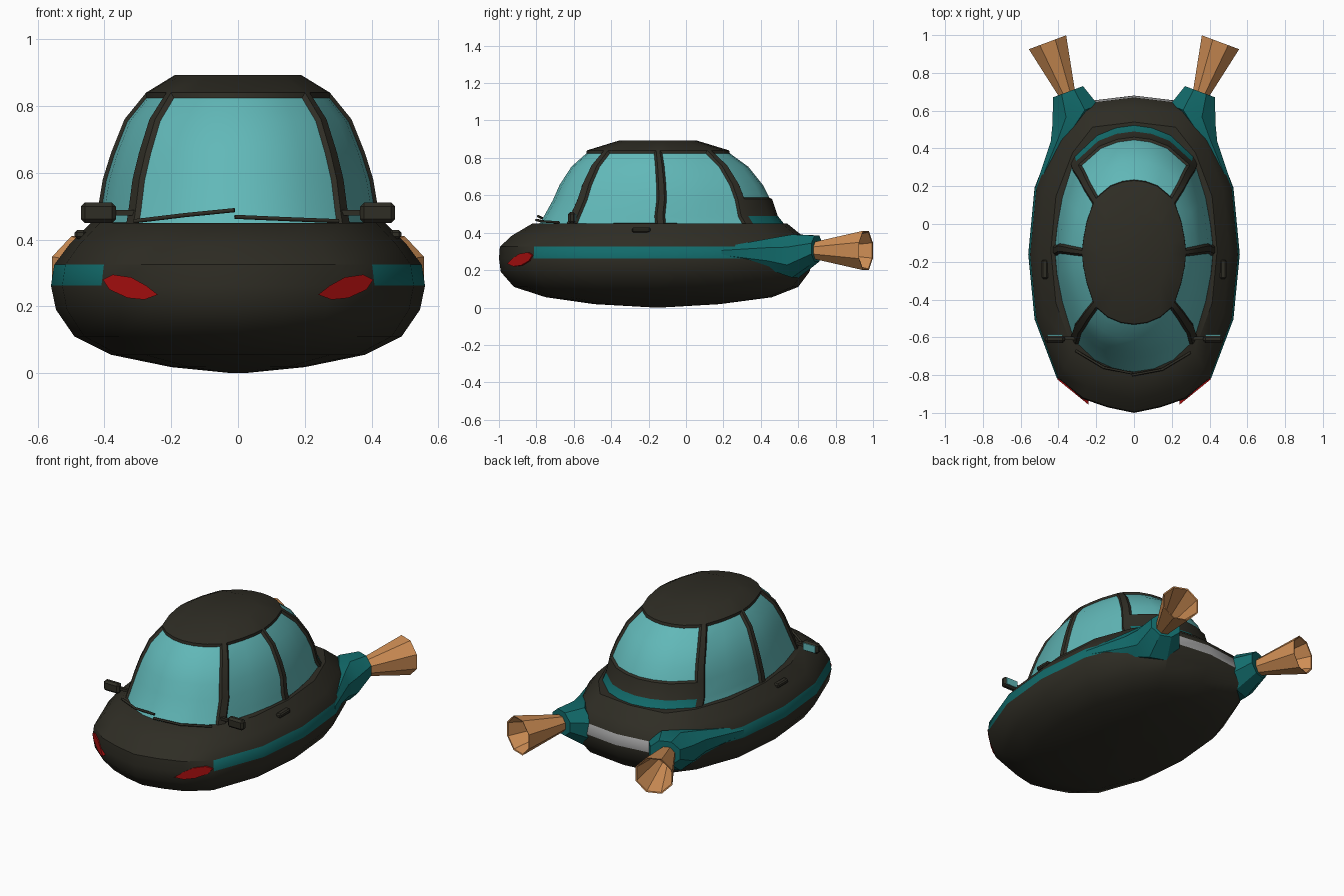
import bpy, bmesh, math
from mathutils import Vector

if "Cube" in bpy.data.objects:
    bpy.data.objects.remove(bpy.data.objects["Cube"])


def material(name, r, g, b):
    m = bpy.data.materials.new(name)
    m.use_nodes = True
    m.diffuse_color = (r, g, b, 1)
    node = next(n for n in m.node_tree.nodes if n.type == "BSDF_PRINCIPLED")
    node.inputs["Base Color"].default_value = (r, g, b, 1)
    node.inputs["Roughness"].default_value = 0.6
    return m


DARK = material("dark olive", 0.028, 0.026, 0.018)
TEAL = material("teal", 0.006, 0.15, 0.15)
GLASS = material("pale glass", 0.12, 0.48, 0.48)
COPPER = material("copper", 0.62, 0.27, 0.09)
RED = material("lamp red", 0.42, 0.005, 0.005)
SILVER = material("silver", 0.36, 0.36, 0.36)


def finish(name, bm, mats, mirror=False, angle=35):
    """Turn a bmesh into a shaded object, optionally mirrored across x."""
    mesh = bpy.data.meshes.new(name)
    bm.to_mesh(mesh)
    bm.free()
    ob = bpy.data.objects.new(name, mesh)
    bpy.context.collection.objects.link(ob)
    for m in mats:
        mesh.materials.append(m)
    bpy.ops.object.select_all(action="DESELECT")
    ob.select_set(True)
    bpy.context.view_layer.objects.active = ob
    bpy.ops.object.shade_smooth_by_angle(angle=math.radians(angle))
    if mirror:
        ob.modifiers.new("Mirror", "MIRROR").use_clip = False
    return ob


def skin(bm, loops):
    """Bridge equal loops of points, cap the ends, return faces by row and column."""
    rings = [[bm.verts.new(p) for p in loop] for loop in loops]
    n = len(rings[0])
    grid = {}
    for r in range(len(rings) - 1):
        low, high = rings[r], rings[r + 1]
        for c in range(n):
            d = (c + 1) % n
            grid[r, c] = bm.faces.new((low[c], low[d], high[d], high[c]))
    bm.faces.new(rings[0][::-1])
    bm.faces.new(rings[-1])
    bmesh.ops.recalc_face_normals(bm, faces=bm.faces)
    return grid


def plan_loops(half, levels):
    """Scale a symmetric plan outline to each level (z, half width, front, back)."""
    plan = half + [(-x, y) for x, y in half[-2:0:-1]]
    return [[(x * a, (f + b) / 2 + y * (b - f) / 2, z) for x, y in plan]
            for z, a, f, b in levels]


# Hull with side stripe and silver rear strip
hull_plan = [(0, -1), (.25, -.965), (.49, -.91), (.73, -.78), (.94, -.41), (1, 0),
             (.94, .42), (.74, .76), (.5, .96), (0, 1)]
hull_levels = [(0, .02, -.17, -.13), (.018, .2, -.49, .18), (.055, .38, -.75, .46),
               (.11, .49, -.92, .60), (.19, .545, -.99, .66), (.262, .56, -1, .68),
               (.325, .55, -.995, .67), (.385, .505, -.93, .62), (.45, .44, -.82, .54)]
bm = bmesh.new()
grid = skin(bm, plan_loops(hull_plan, hull_levels))
last = 2 * (len(hull_plan) - 1) - 1
for (row, col), face in grid.items():
    side = min(col, last - col)
    if row == 5 and side >= 3:
        face.material_index = 2 if side == 8 else 1
finish("hull", bm, [DARK, TEAL, SILVER])

# Cabin with recessed windows and rear teal band
cabin_plan = [(0, -1), (.25, -.975), (.5, -.9), (.73, -.76), (.78, -.7), (.91, -.42),
              (.975, -.2), (1, -.025), (1, .025), (.97, .2), (.91, .42), (.78, .69),
              (.73, .75), (.45, .92), (.22, .98), (0, 1)]
cabin_levels = [(.44, .43, -.80, .53), (.49, .42, -.77, .49), (.58, .405, -.72, .46),
                (.66, .38, -.685, .42), (.76, .34, -.62, .34), (.84, .275, -.53, .23),
                (.892, .19, -.36, .06)]
bm = bmesh.new()
grid = skin(bm, plan_loops(cabin_plan, cabin_levels))
last = 2 * (len(cabin_plan) - 1) - 1
panes = {}
for (row, col), face in grid.items():
    side = min(col, last - col)
    if side >= 12 and row == 0:
        face.material_index = 1
    if row > 4 or side in (3, 7, 11) or (side >= 12 and row < 2):
        continue
    if side < 3:
        key = "front"
    elif side >= 12:
        key = "rear"
    else:
        key = (side < 7, col == side)
    panes.setdefault(key, []).append(face)
for faces in panes.values():
    bmesh.ops.inset_region(bm, faces=faces, thickness=.013, depth=-.01,
                           use_even_offset=True)
    for face in faces:
        face.material_index = 2
finish("cabin", bm, [DARK, TEAL, GLASS])


# Engine pods and flared nozzles
def tube_loops(sections, sides=8):
    """Oval sections (x, y, z, half width, half height) facing the exhaust axis."""
    across = Vector((.94, -.35, 0))
    loops = []
    for x, y, z, w, h in sections:
        loop = []
        for i in range(sides):
            t = math.tau * (i + .5) / sides
            grow = 1 / math.cos(math.pi / sides)
            loop.append(Vector((x, y, z)) + across * w * grow * math.cos(t)
                        + Vector((0, 0, h * grow * math.sin(t))))
        loops.append(loop)
    return loops


for name, mat, sections in (
    ("engine_pods", TEAL, [(.495, .2, .293, .03, .03), (.375, .46, .285, .07, .085),
                           (.31, .585, .275, .128, .115), (.35, .70, .315, .085, .07)]),
    ("exhaust_nozzles", COPPER, [(.355, .69, .305, .045, .045), (.458, .962, .305, .105, .105),
                                 (.457, .96, .305, .098, .098), (.37, .73, .305, .035, .035)]),
):
    bm = bmesh.new()
    skin(bm, tube_loops(sections))
    finish(name, bm, [mat], mirror=True, angle=30)

# Red lamps: thin plates lying on the front corner facets
outline = [(.24, .235), (.28, .22), (.33, .225), (.385, .25), (.405, .28),
           (.375, .295), (.32, .287), (.275, .262)]
bm = bmesh.new()
skin(bm, [[(x, -.92 + (x - .27) * .81 + dy, z) for x, z in outline] for dy in (.02, -.013)])
finish("front_lamps", bm, [RED], mirror=True)


# Door mirrors and handles
def box(name, centre, size, mat, bevel=0):
    bm = bmesh.new()
    bmesh.ops.create_cube(bm, size=1)
    bmesh.ops.scale(bm, vec=size, verts=bm.verts)
    bmesh.ops.translate(bm, vec=centre, verts=bm.verts)
    if bevel:
        bmesh.ops.bevel(bm, geom=bm.edges[:], offset=bevel, segments=1, affect="EDGES")
    return finish(name, bm, [mat], mirror=True)


box("mirror_housings", (.418, -.61, .48), (.105, .04, .062), DARK, .012)
box("mirror_glass", (.418, -.589, .48), (.08, .006, .042), GLASS)
box("mirror_arms", (.345, -.605, .48), (.07, .018, .016), DARK)
box("door_handles", (.472, -.24, .415), (.034, .1, .026), DARK, .007)


# Windscreen wipers
def wiper(name, points):
    curve = bpy.data.curves.new(name, "CURVE")
    curve.dimensions = "3D"
    curve.bevel_depth = .007
    curve.bevel_resolution = 1
    curve.use_fill_caps = True
    spline = curve.splines.new("POLY")
    spline.points.add(len(points) - 1)
    for point, co in zip(spline.points, points):
        point.co = (*co, 1)
    curve.materials.append(DARK)
    bpy.context.collection.objects.link(bpy.data.objects.new(name, curve))


wiper("right_wiper", [(-.31, -.67, .455), (-.16, -.76, .473), (-.01, -.79, .488)])
wiper("left_wiper", [(-.01, -.80, .468), (.15, -.77, .461), (.30, -.68, .455)])
